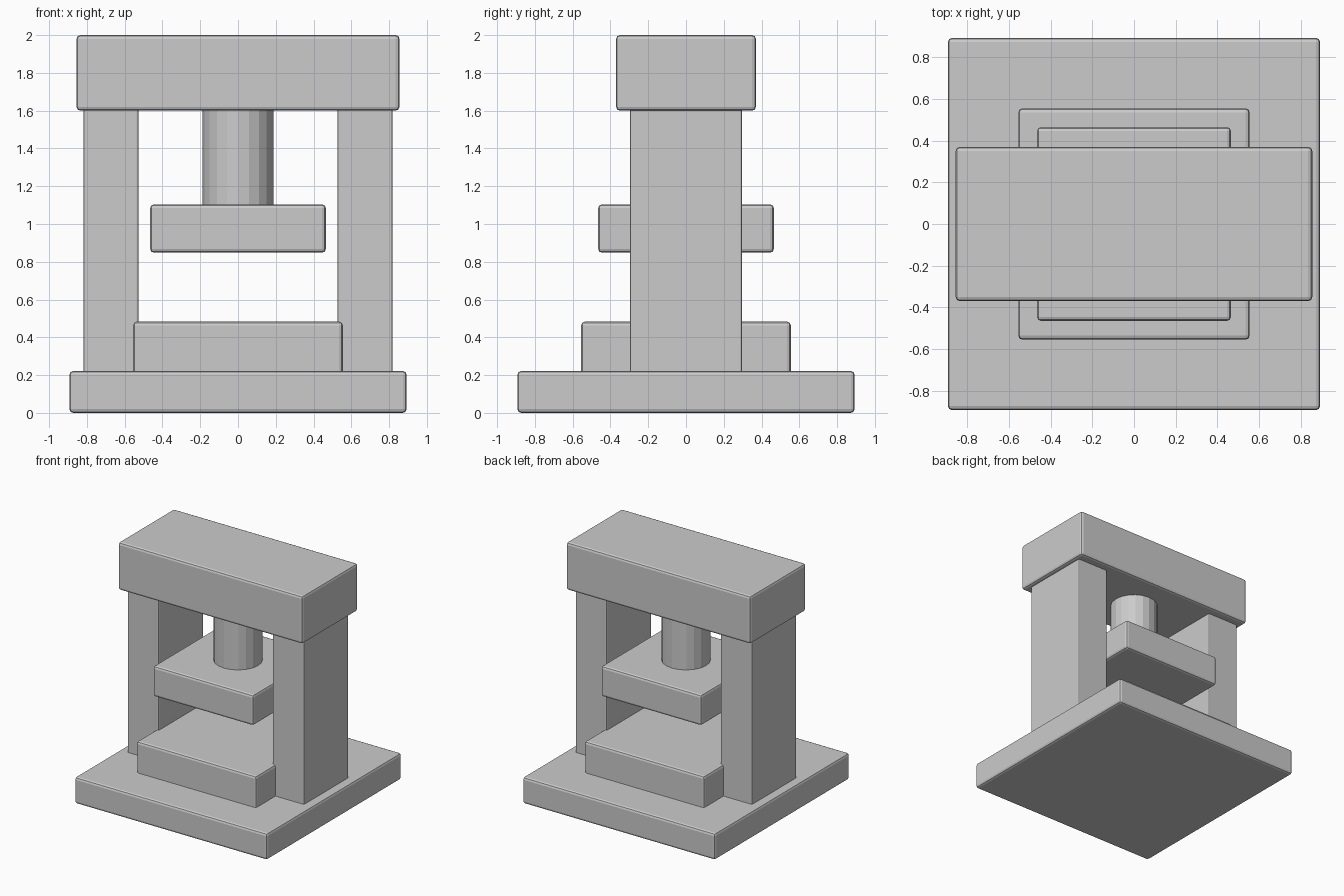
import bpy

if "Cube" in bpy.data.objects:
    bpy.data.objects.remove(bpy.data.objects["Cube"])


def block(name, size_x, size_y, z0, z1, x=0.0, bevel=0.02):
    """Bevelled box, centred on y = 0, spanning z0..z1."""
    bpy.ops.mesh.primitive_cube_add(size=1, location=(x, 0, (z0 + z1) / 2))
    ob = bpy.context.object
    ob.name = name
    ob.scale = (size_x, size_y, z1 - z0)
    bpy.ops.object.transform_apply(location=False, rotation=False, scale=True)
    mod = ob.modifiers.new("edge_bevel", 'BEVEL')
    mod.width = bevel
    mod.segments = 2
    return ob


# Base plate and lower bed
block("base_plate", 1.785, 1.785, 0.0, 0.222)
block("lower_bed", 1.11, 1.11, 0.2, 0.483)

# Side columns
for side, sx in (("left", -1), ("right", 1)):
    block(side + "_column", 0.292, 0.592, 0.2, 1.62, x=sx * 0.673, bevel=0.01)

# Top beam
block("top_beam", 1.71, 0.74, 1.6, 2.0)

# Moving press plate and its piston
block("press_plate", 0.93, 0.93, 0.848, 1.104)
bpy.ops.mesh.primitive_cylinder_add(vertices=20, radius=0.187, depth=0.54,
                                    location=(0, 0, 1.35))
bpy.context.object.name = "piston"
